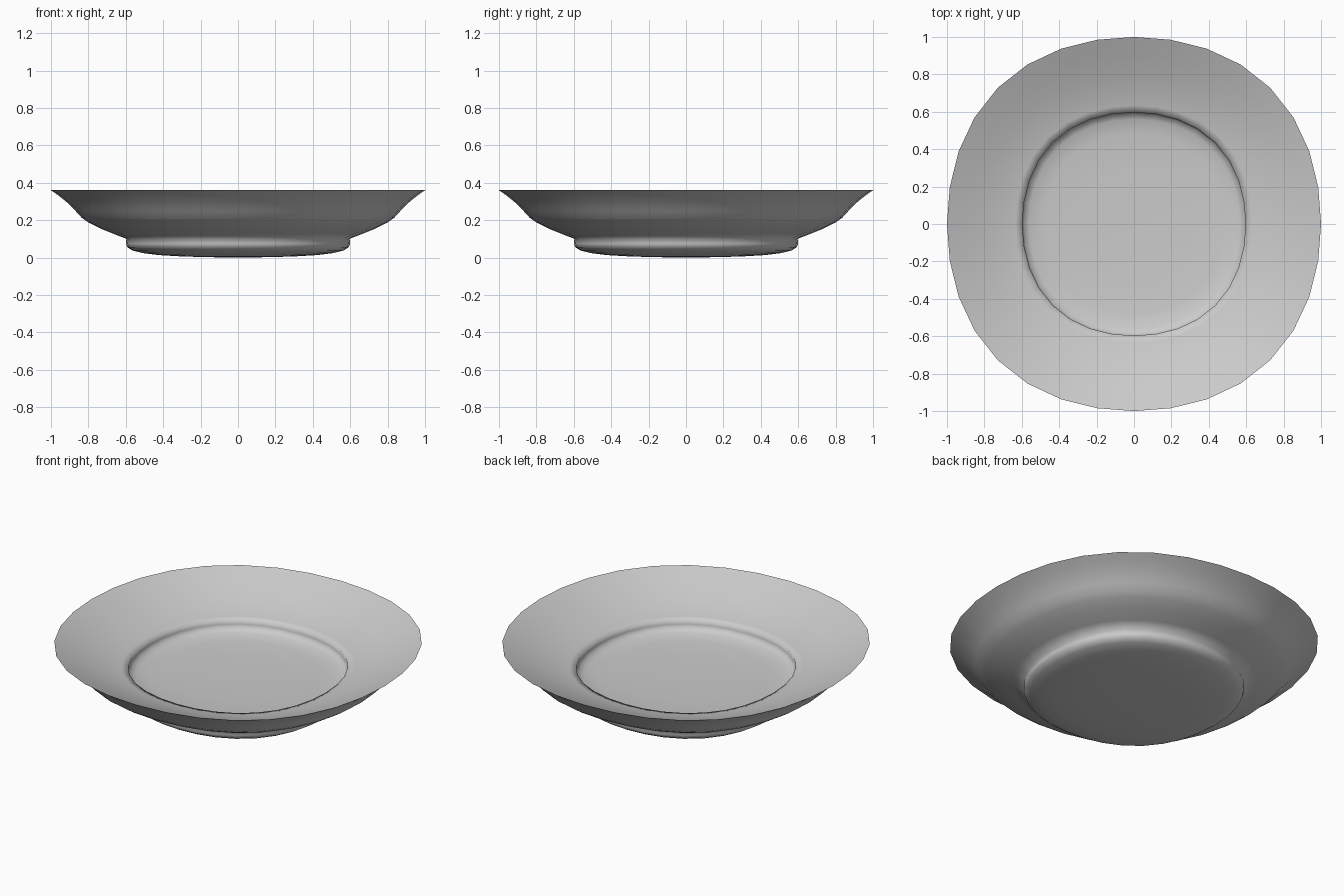
import bpy, bmesh, math

if "Cube" in bpy.data.objects:
    bpy.data.objects.remove(bpy.data.objects["Cube"])

SIDES = 32

# Closed half-section (radius, height): underside out to the rim, then back inside
UNDERSIDE = [(0.15, 0.002), (0.3, 0.006), (0.42, 0.013), (0.51, 0.024),
             (0.565, 0.038), (0.592, 0.055), (0.599, 0.075), (0.597, 0.10),
             (0.66, 0.125), (0.735, 0.155), (0.80, 0.188), (0.835, 0.212),
             (0.865, 0.245), (0.89, 0.272), (0.92, 0.30), (0.96, 0.332)]
RIM = [(1.0, 0.36)]
INSIDE = [(0.9, 0.315), (0.8, 0.272), (0.7, 0.237), (0.635, 0.22),
          (0.597, 0.212), (0.599, 0.188), (0.59, 0.168), (0.56, 0.154),
          (0.48, 0.144), (0.3, 0.138), (0.15, 0.135)]


def bulge(a):
    # the outline is very slightly squared at the diagonals
    return 1 + 0.03 * math.sin(2 * a) ** 2


bm = bmesh.new()
rings = []
for r, z in UNDERSIDE + RIM + INSIDE:
    ring = []
    for i in range(SIDES):
        a = 2 * math.pi * i / SIDES
        s = r * bulge(a)
        ring.append(bm.verts.new((s * math.cos(a), s * math.sin(a), z)))
    rings.append(ring)

# Underside and inner floor centres
for ring, z in ((rings[0], 0), (rings[-1], 0.134)):
    centre = bm.verts.new((0, 0, z))
    for i in range(SIDES):
        bm.faces.new((centre, ring[i], ring[(i + 1) % SIDES]))

# Foot, outer wall, rim and inner wall
for low, high in zip(rings, rings[1:]):
    for i in range(SIDES):
        j = (i + 1) % SIDES
        bm.faces.new((low[i], high[i], high[j], low[j]))

bmesh.ops.recalc_face_normals(bm, faces=bm.faces)
mesh = bpy.data.meshes.new("plate")
bm.to_mesh(mesh)
bm.free()
plate = bpy.data.objects.new("plate", mesh)
bpy.context.collection.objects.link(plate)

# Smooth shading with the crisp rim kept
bpy.context.view_layer.objects.active = plate
plate.select_set(True)
bpy.ops.object.shade_smooth_by_angle(angle=math.radians(100))
